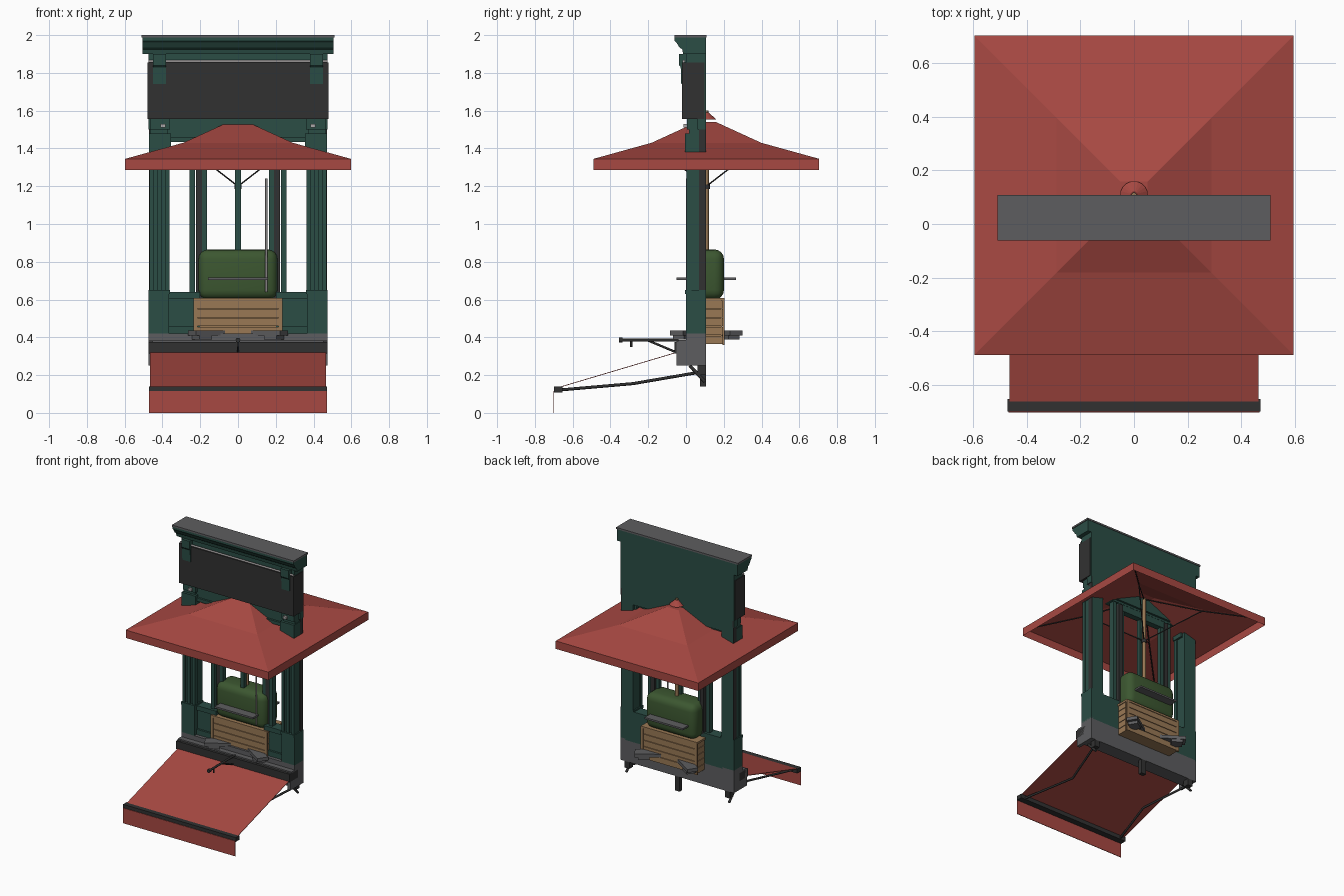
import bpy, bmesh, math
from mathutils import Vector

cube = bpy.data.objects.get("Cube")
if cube:
    bpy.data.objects.remove(cube)


def material(name, r, g, b):
    m = bpy.data.materials.new(name)
    m.use_nodes = True
    m.diffuse_color = (r, g, b, 1)
    m.node_tree.nodes["Principled BSDF"].inputs["Base Color"].default_value = (r, g, b, 1)
    return m


GREEN = material("dark green paint", .024, .075, .06)
RED = material("red cloth", .39, .066, .055)
BLACK = material("black metal", .031, .031, .031)
GREY = material("grey stone", .11, .11, .115)
WOOD = material("light wood", .32, .19, .09)
LEAF = material("leaf green", .045, .095, .03)
SILVER = material("silver metal", .42, .40, .40)


def finish(name, bm, mat):
    bmesh.ops.recalc_face_normals(bm, faces=bm.faces)
    mesh = bpy.data.meshes.new(name)
    bm.to_mesh(mesh)
    bm.free()
    mesh.materials.append(mat)
    ob = bpy.data.objects.new(name, mesh)
    bpy.context.collection.objects.link(ob)
    return ob


def box(name, mat, x, y, z, turn=0):
    """Box from three ranges, optionally turned about its own vertical axis."""
    bm = bmesh.new()
    bmesh.ops.create_cube(bm, size=1)
    for v in bm.verts:
        v.co = Vector([(b - a) * c for (a, b), c in zip((x, y, z), v.co)])
    ob = finish(name, bm, mat)
    ob.location = [(a + b) / 2 for a, b in (x, y, z)]
    ob.rotation_euler.z = turn
    return ob


def pair(name, mat, x, y, z):
    """The same box on the left and on the right."""
    box("left_" + name, mat, x, y, z)
    box("right_" + name, mat, (-x[1], -x[0]), y, z)


def prism(name, mat, x, profile):
    """Profile in y and z, extruded along x."""
    bm = bmesh.new()
    face = bm.faces.new([bm.verts.new((x[0], py, pz)) for py, pz in profile])
    new = bmesh.ops.extrude_face_region(bm, geom=[face])["geom"]
    bmesh.ops.translate(bm, vec=(x[1] - x[0], 0, 0),
                        verts=[v for v in new if isinstance(v, bmesh.types.BMVert)])
    return finish(name, bm, mat)


def rod(name, mat, points, radius):
    """Round bar along a path."""
    curve = bpy.data.curves.new(name, "CURVE")
    curve.dimensions = "3D"
    curve.bevel_depth = radius
    curve.bevel_resolution = 2
    curve.use_fill_caps = True
    line = curve.splines.new("POLY")
    line.points.add(len(points) - 1)
    for p, co in zip(line.points, points):
        p.co = (*co, 1)
    curve.materials.append(mat)
    ob = bpy.data.objects.new(name, curve)
    bpy.context.collection.objects.link(ob)
    return ob


MID = .108     # depth of the parasol and planter axis
BACK = .105    # rear plane of the shop front
W = .475       # half width of the shop front

# Stone plinth, front sill and short legs
box("plinth", GREY, (-W, W), (0, BACK), (.25, .42))
box("front_sill", GREY, (-W, W), (-.04, 0), (.37, .385))
pair("plinth_cheek", GREY, (.45, W), (-.05, 0), (.25, .38))
box("middle_leg", BLACK, (-.02, .02), (.075, BACK), (.14, .25))
pair("leg", BLACK, (.4, .44), (.06, BACK), (.2, .25))

# Pilasters with base block, ribs, dark return and capital
pair("pilaster_base", GREEN, (.365, W), (0, BACK), (.41, .65))
pair("pilaster_base_lip", GREEN, (.36, W), (-.006, .1), (.63, .65))
pair("pilaster_shaft", GREEN, (.37, .465), (.015, BACK), (.65, 1.5))
for i in range(3):
    x = .362 + i * .042
    pair("pilaster_rib", GREEN, (x, x + .022), (.002, .03), (.65, 1.47))
pair("pilaster_return", BLACK, (.463, .47), (.07, BACK), (.65, 1.55))
pair("capital", GREEN, (.355, .47), (-.004, .085), (1.38, 1.48))
pair("capital_top", GREEN, (.36, .465), (.005, .085), (1.5, 1.555))
pair("capital_roll", SILVER, (.385, .41), (-.012, .01), (1.51, 1.53))

# Low panels beside the door
pair("low_panel", GREEN, (.2, .37), (.04, BACK), (.41, .62))
pair("low_panel_rail", GREEN, (.2, .37), (.025, BACK), (.605, .64))
pair("low_panel_foot", GREEN, (.2, .37), (.025, BACK), (.41, .46))

# Window posts, door frame, lintel
pair("window_post", GREEN, (.228, .258), (.045, .085), (.42, 1.46))
pair("door_post", GREEN, (.165, .19), (.055, .09), (.42, 1.42))
pair("door_edge", BLACK, (.19, .222), (.06, BACK), (.42, 1.42))
box("door_mullion", GREEN, (-.015, .015), (.05, .08), (.42, 1.42))
box("door_head", GREEN, (-.22, .22), (.05, .095), (1.38, 1.43))
box("lintel", GREEN, (-.37, .37), (.03, BACK), (1.45, 1.56))
box("lintel_lip", GREEN, (-.37, .37), (.015, .09), (1.435, 1.46))
rod("door_handle", SILVER, [(.15, .005, .64), (.15, .005, 1.24)], .006)
for z in (.7, 1.18):
    rod("handle_stub", SILVER, [(.15, .005, z), (.15, .07, z)], .005)

# Sign box, green back wall, silver rail
box("sign_box", BLACK, (-.48, .48), (-.02, .098), (1.555, 1.855))
box("back_wall", GREEN, (-W, W), (.06, BACK), (1.5, 1.92))
box("frieze", GREEN, (-W, W), (.0, .1), (1.855, 1.92))
rod("sign_rail", SILVER, [(-W, -.012, 1.862), (W, -.012, 1.862)], .007)

# Cornice with brackets and flat grey roof strip
prism("cornice", GREEN, (-.505, .505),
      [(BACK, 1.9), (-.015, 1.9), (-.02, 1.925), (-.035, 1.935),
       (-.05, 1.96), (-.06, 1.97), (-.06, 1.99), (BACK, 1.99)])
box("cornice_cap", GREY, (-.51, .51), (-.062, .108), (1.987, 2))
for s in (1, -1):
    x = s * .415
    prism("cornice_bracket", GREEN, (x - .034, x + .034),
          [(0, 1.74), (-.025, 1.74), (-.028, 1.83), (-.036, 1.84), (-.036, 1.9), (0, 1.9)])

# Low awning: casing, cloth, front bar, valance, folding arms
box("awning_casing", BLACK, (-W, W), (-.06, .04), (.315, .375))
prism("awning_cloth", RED, (-.465, .465),
      [(-.05, .322), (-.69, .132), (-.69, .128), (-.05, .318)])
box("awning_bar", BLACK, (-.472, .472), (-.7, -.655), (.108, .14))
box("awning_valance", RED, (-.47, .47), (-.705, -.701), (0, .115))
for s in (1, -1):
    path = [(s * .43, .1, .22), (s * .32, -.28, .155), (s * .43, -.66, .122)]
    rod("awning_arm", BLACK, path, .008)
    rod("arm_bracket", BLACK, [(s * .43, .02, .25), (s * .43, .1, .165)], .009)

# Winding crank
rod("crank", BLACK, [(0, -.04, .385), (0, -.35, .385)], .008)
rod("crank_strut", BLACK, [(0, -.05, .32), (0, -.2, .383)], .006)
rod("crank_grip", BLACK, [(0, -.29, .385), (0, -.29, .35)], .006)
rod("crank_knob", BLACK, [(0, -.355, .385), (0, -.335, .385)], .013)

# Slatted planter with corner posts
box("planter_core", WOOD, (-.222, .222), (.025, .19), (.365, .6))
for i in range(5):
    z = (.365 + i * .047, .408 + i * .047)
    box("planter_slat_long", WOOD, (-.225, .225), (MID - .092, MID + .092), z)
    box("planter_slat_short", WOOD, (-.23, .23), (.03, .185), z)
for y in (MID - .097, MID + .085):
    pair("planter_post", WOOD, (.215, .236), (y, y + .012), (.36, .605))
box("planter_rim", WOOD, (-.236, .236), (MID - .097, MID + .097), (.592, .607))

# Clipped hedge
hedge = box("hedge", LEAF, (-.21, .21), (MID - .093, MID + .093), (.6, .865))
bevel = hedge.modifiers.new("round", "BEVEL")
bevel.width = .05
bevel.segments = 4
for p in hedge.data.polygons:
    p.use_smooth = True

# Small shelves on both sides of the hedge
for s in (1, -1):
    ys = sorted((MID + s * .085, MID + s * .158))
    box("hedge_shelf", GREY, (-.16, .16), ys, (.703, .716))

# Crossed stand feet
for s in (1, -1):
    box("stand_bar", GREY, (-.29, .29), (MID - .04, MID + .04), (.41, .435), s * math.radians(33))
    for e in (1, -1):
        x, y = e * .19, MID + e * s * .125
        box("stand_pad", GREY, (x - .04, x + .04), (y - .035, y + .035), (.388, .41), s * math.radians(33))

# Parasol canopy: square rings rising to a point
bm = bmesh.new()
rings = []
for h, z in ((.597, 1.285), (.597, 1.345), (.29, 1.43), (.05, 1.54)):
    rings.append([bm.verts.new((sx * h, MID + sy * h, z))
                  for sx, sy in ((-1, -1), (0, -1), (1, -1), (1, 0), (1, 1), (0, 1), (-1, 1), (-1, 0))])
for low, high in zip(rings, rings[1:]):
    for i in range(8):
        j = (i + 1) % 8
        bm.faces.new((low[i], low[j], high[j], high[i]))
bm.faces.new(rings[-1])
finish("parasol_canopy", bm, RED)

# Parasol cap, finial, pole and ribs
bm = bmesh.new()
bmesh.ops.create_cone(bm, segments=20, radius1=.052, radius2=.012, depth=.035, cap_ends=True)
finish("parasol_cap", bm, RED).location = (0, MID, 1.572)
rod("parasol_finial", WOOD, [(0, MID, 1.58), (0, MID, 1.6)], .01)
rod("parasol_pole", WOOD, [(0, MID, .6), (0, MID, 1.54)], .013)
rod("pole_collar", BLACK, [(0, MID, 1.185), (0, MID, 1.21)], .018)
for sx, sy in ((1, 1), (1, -1), (-1, 1), (-1, -1)):
    rod("parasol_rib", BLACK,
        [(0, MID, 1.535), (sx * .285, MID + sy * .285, 1.42), (sx * .585, MID + sy * .585, 1.335)], .004)
    rod("parasol_stay", BLACK, [(0, MID, 1.2), (sx * .285, MID + sy * .285, 1.42)], .004)
